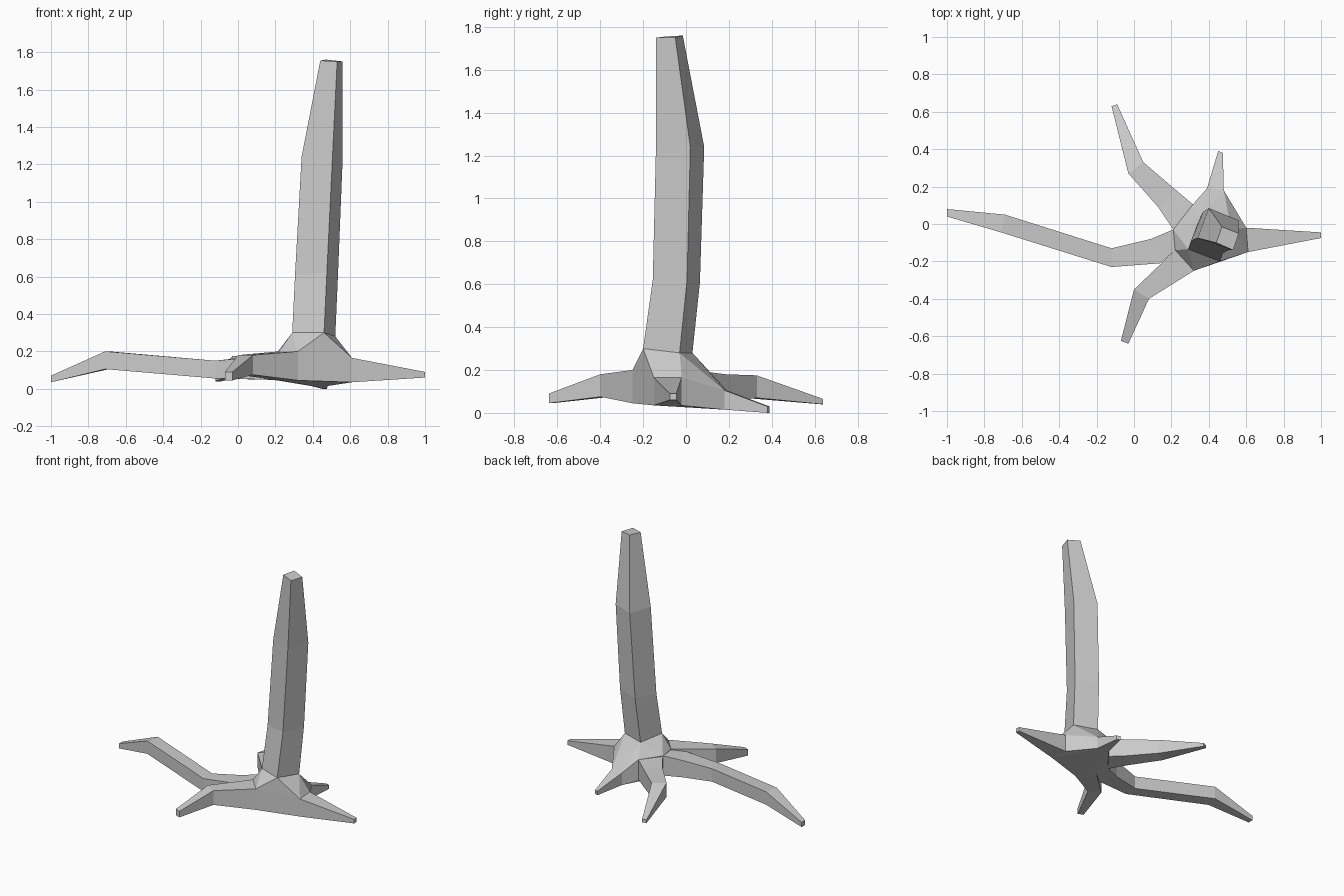
import bpy, bmesh


def finish(name, bm):
    bmesh.ops.recalc_face_normals(bm, faces=bm.faces)
    me = bpy.data.meshes.new(name)
    bm.to_mesh(me)
    bm.free()
    ob = bpy.data.objects.new(name, me)
    bpy.context.collection.objects.link(ob)


def tube(name, rings):
    """Four-sided tube through the rings, capped at its far end."""
    bm = bmesh.new()
    rows = [[bm.verts.new(p) for p in ring] for ring in rings]
    for a, b in zip(rows, rows[1:]):
        for i in range(4):
            j = (i + 1) % 4
            bm.faces.new((a[i], a[j], b[j], b[i]))
    cap = bm.faces.new(rows[-1])
    # orient outward from the closed end
    finish_dir = cap.normal
    finish(name, bm)


def section(x1, y1, x2, y2, low, high):
    """Upright root cross-section between two plan points."""
    return [(x1, y1, low), (x2, y2, low), (x2, y2, high), (x1, y1, high)]


# Trunk: left, front, right, back corners at each level
trunk = [
    [(0.29, -0.135, 0.30), (0.46, -0.20, 0.30), (0.52, -0.03, 0.28), (0.35, 0.03, 0.28)],
    [(0.305, -0.09, 0.61), (0.475, -0.155, 0.62), (0.535, 0.005, 0.62), (0.37, 0.065, 0.61)],
    [(0.34, -0.075, 1.24), (0.505, -0.14, 1.24), (0.56, 0.02, 1.24), (0.40, 0.085, 1.24)],
    [(0.44, -0.10, 1.755), (0.53, -0.14, 1.75), (0.56, -0.05, 1.75), (0.47, -0.015, 1.76)],
]

# Roots: plan points of both edges, then bottom and top heights
roots = {
    "right_root": [(0.61, -0.15, 0.60, -0.02, 0.035, 0.165),
                   (1.0, -0.075, 1.0, -0.045, 0.06, 0.09)],
    "back_root": [(0.48, 0.18, 0.39, 0.19, 0.015, 0.105),
                  (0.475, 0.38, 0.45, 0.39, 0.0, 0.03)],
    "back_left_root": [(0.315, 0.105, 0.21, -0.03, 0.045, 0.19),
                       (0.22, 0.185, 0.13, 0.09, 0.05, 0.18),
                       (0.05, 0.33, -0.03, 0.27, 0.07, 0.175),
                       (-0.09, 0.64, -0.12, 0.63, 0.04, 0.065)],
    "left_root": [(0.21, -0.03, 0.22, -0.14, 0.05, 0.195),
                  (0.09, -0.08, 0.14, -0.21, 0.05, 0.175),
                  (-0.12, -0.13, -0.12, -0.23, 0.055, 0.15),
                  (-0.69, 0.05, -0.71, -0.045, 0.105, 0.20),
                  (-1.0, 0.08, -1.0, 0.04, 0.035, 0.07)],
    "front_left_root": [(0.22, -0.14, 0.32, -0.25, 0.045, 0.20),
                        (0.0, -0.35, 0.08, -0.40, 0.075, 0.18),
                        (-0.07, -0.625, -0.03, -0.64, 0.045, 0.09)],
}

tube("trunk", trunk)
hub_points = list(trunk[0])
for name, spans in roots.items():
    rings = [section(*s) for s in spans]
    tube(name, rings)
    hub_points += rings[0]

# Flared base joining the trunk and all roots
bm = bmesh.new()
for p in hub_points:
    bm.verts.new(p)
bmesh.ops.remove_doubles(bm, verts=bm.verts, dist=0.001)
result = bmesh.ops.convex_hull(bm, input=bm.verts)
spare = {v for v in result["geom_interior"] + result["geom_unused"]
         if isinstance(v, bmesh.types.BMVert)}
bmesh.ops.delete(bm, geom=list(spare), context='VERTS')
finish("base", bm)
